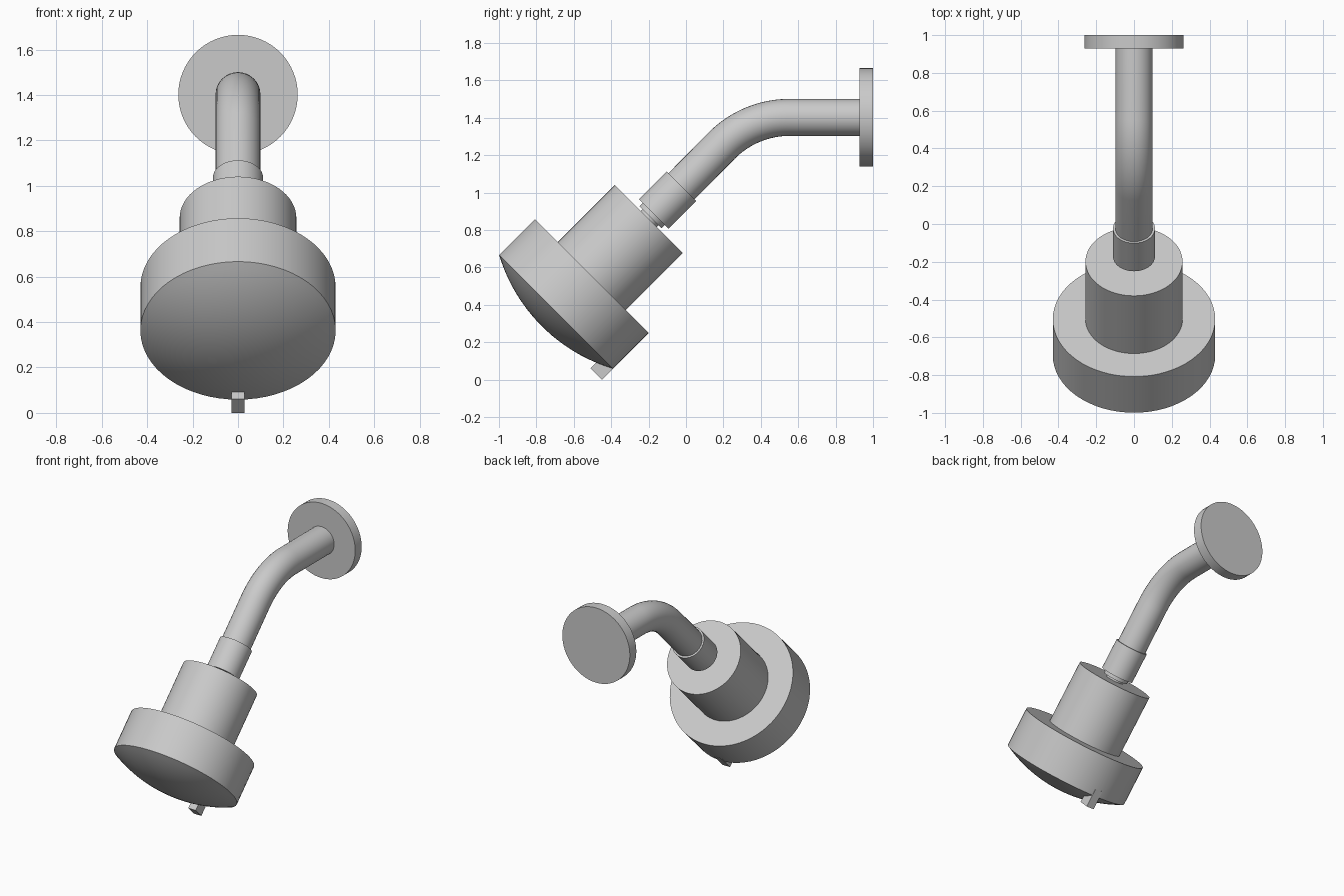
import bpy
import bmesh
import math
from mathutils import Vector, Matrix

cube = bpy.data.objects.get("Cube")
if cube:
    bpy.data.objects.remove(cube, do_unlink=True)

# One plain grey for the whole fixture
grey = bpy.data.materials.new("satin_grey")
grey.use_nodes = True
COLOUR = (0.59, 0.59, 0.59, 1)
grey.diffuse_color = COLOUR
grey.node_tree.nodes["Principled BSDF"].inputs["Base Color"].default_value = COLOUR

# The head points forward and down at 45 degrees
AXIS = Vector((0, -1, -1)).normalized()
OUTWARD = Vector((0, 1, -1)).normalized()      # radial direction towards the tab
FACE = Vector((0, -0.695, 0.3625))             # centre of the spray face
HEAD_RADIUS = 0.43
# Local x, y, z run along left, away from the tab, and out of the spray face
HEAD_FRAME = Matrix.Translation(FACE) @ Matrix(
    (Vector((-1, 0, 0)), OUTWARD, AXIS)).transposed().to_4x4()


def finish(obj, name, smooth=True):
    obj.name = name
    obj.data.materials.append(grey)
    bpy.ops.object.select_all(action="DESELECT")
    obj.select_set(True)
    bpy.context.view_layer.objects.active = obj
    if smooth:
        bpy.ops.object.shade_smooth_by_angle(angle=math.radians(35))


def along(distance):
    """Point on the head axis, measured back from the spray face."""
    return FACE - AXIS * distance


def rod(name, start, end, radius):
    span = end - start
    bpy.ops.mesh.primitive_cylinder_add(
        vertices=64, radius=radius, depth=span.length, location=(start + end) / 2,
        rotation=span.to_track_quat("Z", "Y").to_euler())
    finish(bpy.context.object, name)


# Wall flange
rod("wall_flange", Vector((0, 0.928, 1.402)), Vector((0, 1, 1.402)), 0.263)

# Head, body, joint and collar share the tilted axis
rod("spray_head", along(0), along(0.27), HEAD_RADIUS)
rod("head_body", along(0.26), along(0.702), 0.257)
rod("joint_stem", along(0.69), along(0.73), 0.06)
rod("swivel_joint", along(0.715), along(0.75), 0.083)
rod("arm_collar", along(0.74), along(0.95), 0.111)

# Bulging spray face: a shallow spherical cap meeting the head at its rim
BULGE, RINGS = 0.108, 12
sphere = (HEAD_RADIUS ** 2 + BULGE ** 2) / (2 * BULGE)
half_angle = math.asin(HEAD_RADIUS / sphere)
bm = bmesh.new()
profile = []
for i in range(RINGS + 1):
    a = half_angle * i / RINGS
    profile.append(bm.verts.new(
        (sphere * math.sin(a), 0, sphere * math.cos(a) - sphere + BULGE)))
edges = [bm.edges.new(pair) for pair in zip(profile, profile[1:])]
bmesh.ops.spin(bm, geom=profile + edges, cent=(0, 0, 0), axis=(0, 0, 1),
               angle=math.tau, steps=64)
bmesh.ops.remove_doubles(bm, verts=bm.verts, dist=0.0001)
bmesh.ops.recalc_face_normals(bm, faces=bm.faces)
if sum(f.normal.z for f in bm.faces) < 0:
    bmesh.ops.reverse_faces(bm, faces=bm.faces)
mesh = bpy.data.meshes.new("spray_face")
bm.to_mesh(mesh)
bm.free()
cap = bpy.data.objects.new("spray_face", mesh)
bpy.context.collection.objects.link(cap)
cap.matrix_world = HEAD_FRAME
finish(cap, "spray_face")

# Selector tab at the lower rim
bpy.ops.mesh.primitive_cube_add(size=1)
tab = bpy.context.object
tab.data.transform(Matrix.Diagonal((0.058, 0.088, 0.13, 1)))
tab.matrix_world = HEAD_FRAME @ Matrix.Translation((0, 0.387, 0.018))
finish(tab, "selector_tab", smooth=False)

# Bent arm: straight from the wall, a 45 degree bend, then down the head axis
BEND, ARM_Z, BEND_Y, STEPS = 0.51, 1.402, 0.553, 16
path = [Vector((0, 0.95, ARM_Z))]
for i in range(STEPS + 1):
    a = math.pi / 4 * i / STEPS
    path.append(Vector((0, BEND_Y - BEND * math.sin(a), ARM_Z - BEND * (1 - math.cos(a)))))
path.append(along(0.90))

curve = bpy.data.curves.new("shower_arm", "CURVE")
curve.dimensions = "3D"
curve.bevel_depth = 0.099
curve.bevel_resolution = 14
curve.use_fill_caps = True
spline = curve.splines.new("POLY")
spline.points.add(len(path) - 1)
for point, co in zip(spline.points, path):
    point.co = (*co, 1)
arm = bpy.data.objects.new("shower_arm", curve)
bpy.context.collection.objects.link(arm)
bpy.ops.object.select_all(action="DESELECT")
arm.select_set(True)
bpy.context.view_layer.objects.active = arm
bpy.ops.object.convert(target="MESH")
finish(bpy.context.object, "shower_arm")
